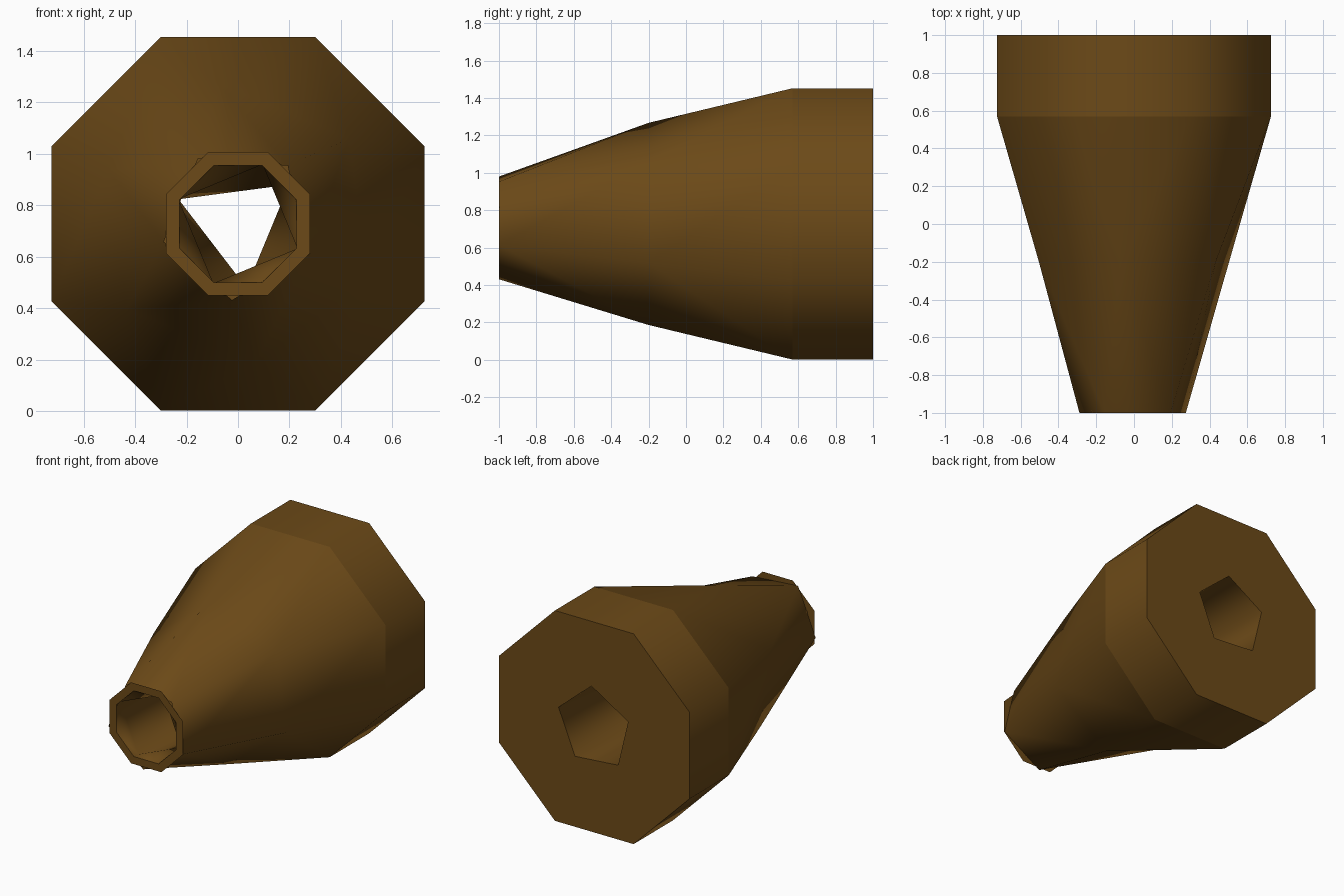
import bpy, bmesh, math

if "Cube" in bpy.data.objects:
    bpy.data.objects.remove(bpy.data.objects["Cube"])

CZ = 0.727           # height of the long axis
START = 157.5        # angle shared by the polygon sections
mat = bpy.data.materials.new("brown")
mat.diffuse_color = (0.15, 0.068, 0.009, 1)
mat.use_nodes = True
mat.node_tree.nodes["Principled BSDF"].inputs["Base Color"].default_value = mat.diffuse_color


def ring(bm, y, r, n, start=START):
    """Regular polygon section as (angle, vertex) pairs, sorted by angle."""
    out = []
    for a in sorted((start + 360 * i / n) % 360 for i in range(n)):
        t = math.radians(a)
        out.append((a, bm.verts.new((r * math.cos(t), y, CZ + r * math.sin(t)))))
    return out


def bridge(bm, a, b, inward=False):
    """Join two sections, which may have different side counts."""
    def face(vs):
        f = bm.faces.new(vs)
        f.normal_update()
        c = f.calc_center_median()
        radial = f.normal.x * c.x + f.normal.z * (c.z - CZ)
        if (radial < 0) != inward:
            f.normal_flip()
    na, nb = len(a), len(b)
    if na == nb:
        for i in range(na):
            j = (i + 1) % na
            face((a[i][1], a[j][1], b[j][1], b[i][1]))
        return
    i = j = 0
    ang = lambda s, k: s[k % len(s)][0] + 360 * (k // len(s))
    while i < na or j < nb:
        if j >= nb or (i < na and ang(a, i) + ang(a, i + 1) <= ang(b, j) + ang(b, j + 1)):
            face((a[i % na][1], a[(i + 1) % na][1], b[j % nb][1]))
            i += 1
        else:
            face((a[i % na][1], b[(j + 1) % nb][1], b[j % nb][1]))
            j += 1


def finish(name, bm, smooth=True):
    me = bpy.data.meshes.new(name)
    bm.to_mesh(me)
    bm.free()
    ob = bpy.data.objects.new(name, me)
    bpy.context.collection.objects.link(ob)
    me.materials.append(mat)
    for p in me.polygons:
        p.use_smooth = smooth


def loft(name, sections, inward=False):
    bm = bmesh.new()
    rings = [ring(bm, *s) for s in sections]
    for a, b in zip(rings, rings[1:]):
        bridge(bm, a, b, inward)
    finish(name, bm)


def flat_ring(name, y, outer, inner, facing):
    bm = bmesh.new()
    bridge(bm, ring(bm, y, *outer), ring(bm, y, *inner))
    for f in bm.faces:
        f.normal_update()
        if f.normal.y * facing < 0:
            f.normal_flip()
    finish(name, bm, False)


# outer shell: straight collar, then a taper that loses sides toward the front
loft("rear_collar", [(1, 0.785, 8), (0.57, 0.785, 8)])
loft("tapered_barrel", [(0.57, 0.785, 8), (-0.2, 0.545, 6), (-1, 0.297, 5, 337.5)])

# through hole
loft("bore", [(1, 0.28, 5), (-0.2, 0.25, 3), (-0.95, 0.25, 4), (-1, 0.246, 8)], True)

# flat end faces
flat_ring("rear_face", 1, (0.785, 8), (0.28, 5), 1)
flat_ring("front_rim", -1, (0.302, 8), (0.246, 8), -1)
